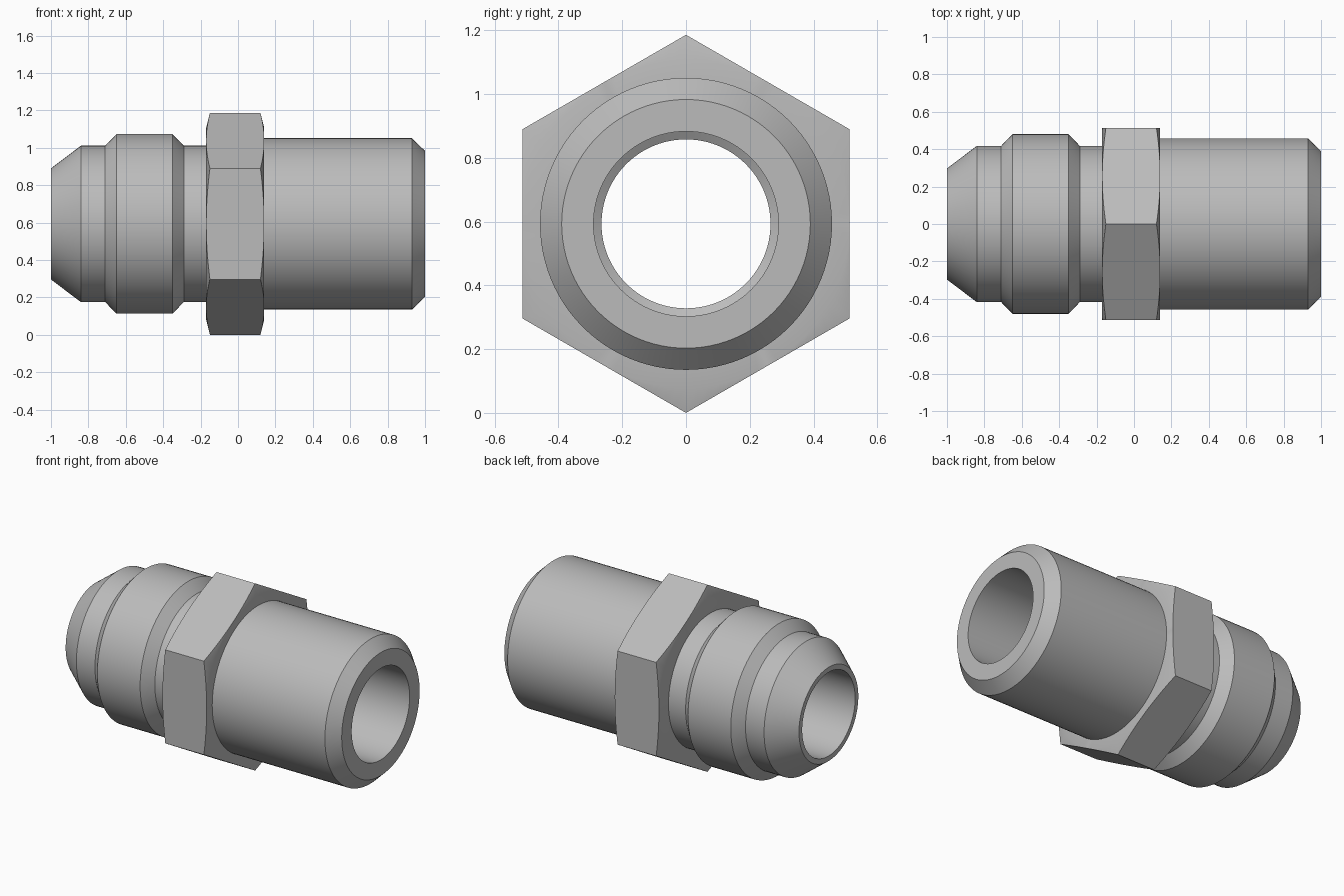
import bpy, bmesh
from math import sin, cos, pi, radians

AXIS_Z = 0.593      # height of the centre line
SEGMENTS = 96       # multiple of six, so hexagon corners fall on vertices
FLAT = 0.5135       # centre to hexagon flat

cube = bpy.data.objects.get("Cube")
if cube:
    bpy.data.objects.remove(cube, do_unlink=True)

steel = bpy.data.materials.new("grey steel")
steel.use_nodes = True
colour = (0.5, 0.5, 0.5, 1)
steel.diffuse_color = colour
steel.node_tree.nodes["Principled BSDF"].inputs["Base Color"].default_value = colour


def turn(name, profile_at):
    """Sweep a closed (x, radius) profile, which may vary with angle, about the x axis."""
    bm = bmesh.new()
    rings = []
    for i in range(SEGMENTS):
        a = 2 * pi * i / SEGMENTS
        rings.append([bm.verts.new((x, r * cos(a), AXIS_Z + r * sin(a)))
                      for x, r in profile_at(a)])
    count = len(rings[0])
    for i, ring in enumerate(rings):
        after = rings[(i + 1) % SEGMENTS]
        for j in range(count):
            k = (j + 1) % count
            bm.faces.new((ring[j], ring[k], after[k], after[j]))
    bmesh.ops.remove_doubles(bm, verts=bm.verts, dist=1e-5)
    bmesh.ops.recalc_face_normals(bm, faces=bm.faces)
    mesh = bpy.data.meshes.new(name)
    bm.to_mesh(mesh)
    bm.free()
    mesh.materials.append(steel)
    obj = bpy.data.objects.new(name, mesh)
    bpy.context.collection.objects.link(obj)
    bpy.ops.object.select_all(action='DESELECT')
    obj.select_set(True)
    bpy.context.view_layer.objects.active = obj
    bpy.ops.object.shade_smooth_by_angle(angle=radians(20))
    return obj


# Turned body: flared nose, collar, neck, plain tube end, then the stepped bore
body = [(-1, 0.297), (-0.84, 0.418), (-0.71, 0.418), (-0.65, 0.48),
        (-0.35, 0.48), (-0.29, 0.418), (-0.1, 0.418), (-0.1, 0.458),
        (0.93, 0.458), (1, 0.39),
        (1, 0.29), (-0.1, 0.29), (-0.115, 0.265), (-1, 0.265)]
turn("fitting_body", lambda a: body)


# Hexagon collar: corners cut back by a shallow cone on both faces
def hexagon(a):
    off_flat = (a + pi / 6) % (pi / 3) - pi / 6
    r = FLAT / cos(off_flat)
    cut = (r - FLAT) * 0.25
    left, right = -0.17, 0.14
    return [(left, 0.4), (left, FLAT), (left + cut, r),
            (right - cut, r), (right, FLAT), (right, 0.4)]


turn("hexagon_nut", hexagon)
